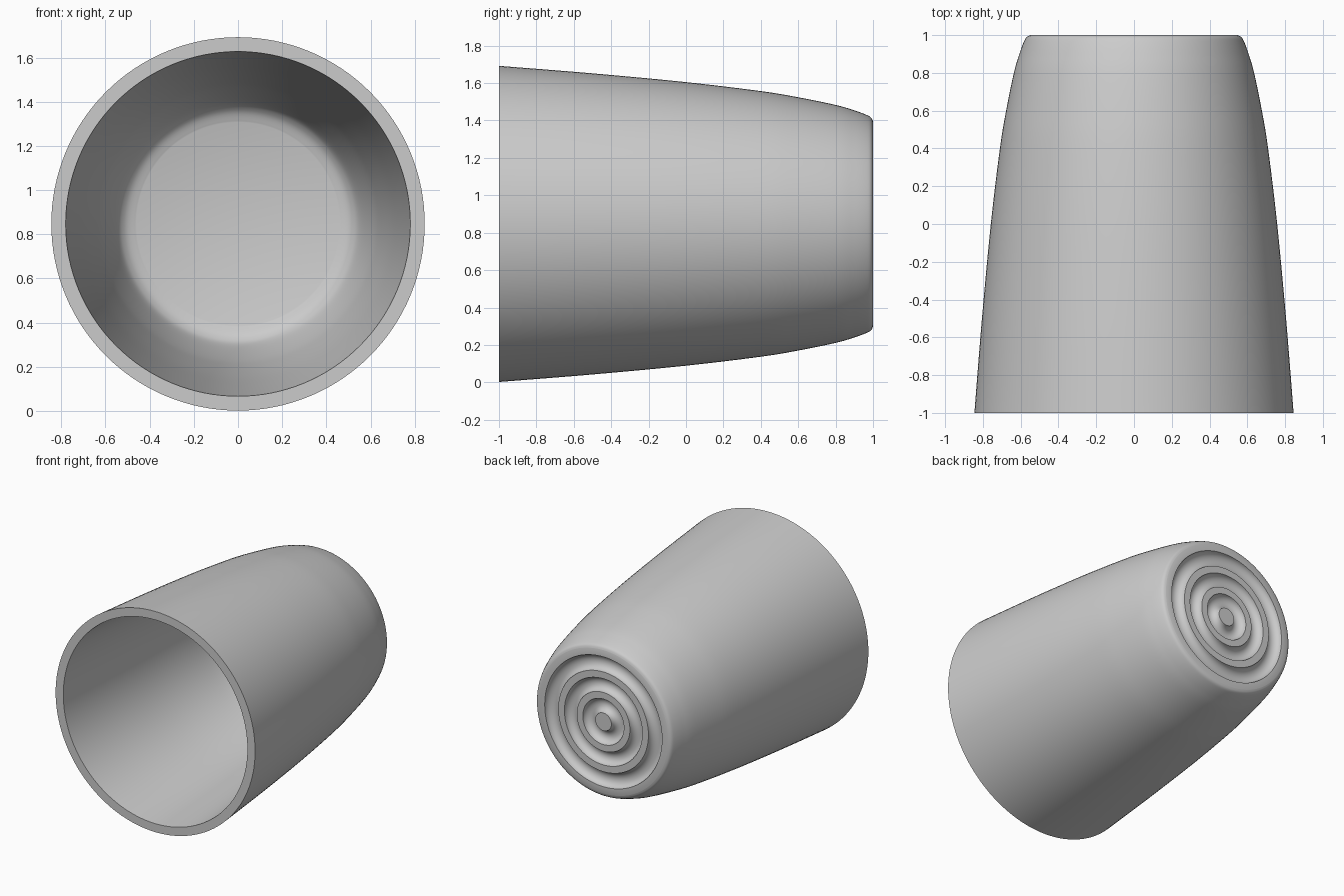
import bpy, bmesh, math

if "Cube" in bpy.data.objects:
    bpy.data.objects.remove(bpy.data.objects["Cube"])

AXIS_Z = 0.847
SEGMENTS = 128


def smooth_curve(points, steps=6):
    """Catmull-Rom curve through (radius, y) points."""
    pts = [points[0]] + points + [points[-1]]
    out = []
    for i in range(1, len(pts) - 2):
        a, b, c, d = pts[i - 1:i + 3]
        for s in range(steps):
            t = s / steps
            out.append(tuple(
                0.5 * (2 * b[k] + (c[k] - a[k]) * t
                       + (2 * a[k] - 5 * b[k] + 4 * c[k] - d[k]) * t * t
                       + (3 * b[k] - a[k] - 3 * c[k] + d[k]) * t ** 3)
                for k in (0, 1)))
    return out + [points[-1]]


def groove(outer, inner, depth, steps=12):
    """Rounded ring groove cut into the end face, from outer to inner radius."""
    mid, half = (outer + inner) / 2, (outer - inner) / 2
    return [(mid + half * math.cos(math.pi * i / steps),
             1 - depth * math.sin(math.pi * i / steps)) for i in range(steps + 1)]


# Cup cross-section: inner floor and wall, rim, outer wall, grooved end face
inside = [(0.0, 0.89)] + smooth_curve(
    [(0.46, 0.89), (0.515, 0.865), (0.555, 0.8), (0.61, 0.6),
     (0.645, 0.4), (0.695, 0.0), (0.74, -0.5), (0.78, -1.0)])
outside = smooth_curve(
    [(0.845, -1.0), (0.805, -0.5), (0.758, 0.0), (0.71, 0.4), (0.677, 0.6),
     (0.636, 0.8), (0.607, 0.9), (0.583, 0.965), (0.568, 0.99), (0.548, 1.0)])
end_face = []
for outer, inner in ((0.497, 0.382), (0.33, 0.225), (0.174, 0.068)):
    end_face += groove(outer, inner, 0.05)
profile = inside + outside + end_face + [(0.0, 1.0)]

# Spin the cross-section around the cup's lengthwise axis
bm = bmesh.new()
verts = [bm.verts.new((r, y, AXIS_Z)) for r, y in profile]
edges = [bm.edges.new(pair) for pair in zip(verts, verts[1:])]
bmesh.ops.spin(bm, geom=verts + edges, cent=(0, 0, AXIS_Z), axis=(0, 1, 0),
               angle=math.tau, steps=SEGMENTS, use_duplicate=False)
bmesh.ops.remove_doubles(bm, verts=bm.verts, dist=0.0002)
bmesh.ops.recalc_face_normals(bm, faces=bm.faces)

mesh = bpy.data.meshes.new("cup")
bm.to_mesh(mesh)
bm.free()
cup = bpy.data.objects.new("cup", mesh)
bpy.context.collection.objects.link(cup)
bpy.context.view_layer.objects.active = cup
cup.select_set(True)
bpy.ops.object.shade_smooth_by_angle(angle=math.radians(35))
